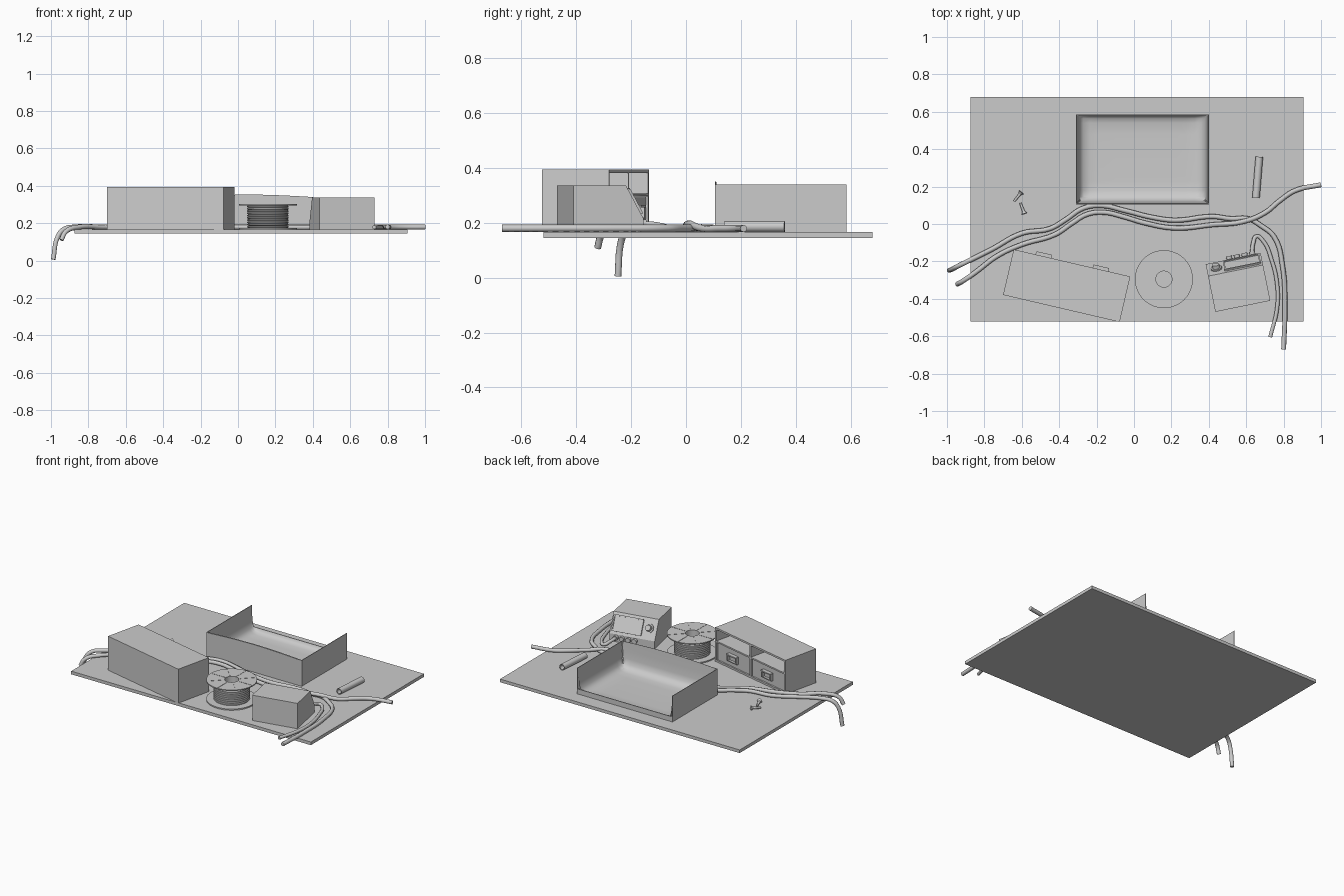
import bpy, bmesh, math
from mathutils import Matrix, Vector

if "Cube" in bpy.data.objects:
    bpy.data.objects.remove(bpy.data.objects["Cube"])

T = 0.166  # height of the board top


def finish(name, bm, mat=None, smooth=False):
    bmesh.ops.recalc_face_normals(bm, faces=bm.faces)
    me = bpy.data.meshes.new(name)
    bm.to_mesh(me)
    bm.free()
    ob = bpy.data.objects.new(name, me)
    bpy.context.collection.objects.link(ob)
    if mat is not None:
        ob.matrix_world = mat
    if smooth:
        bpy.ops.object.select_all(action='DESELECT')
        ob.select_set(True)
        bpy.context.view_layer.objects.active = ob
        bpy.ops.object.shade_smooth_by_angle(angle=math.radians(40))
    return ob


def box(name, lo, hi, mat=None):
    bm = bmesh.new()
    lo, hi = Vector(lo), Vector(hi)
    bmesh.ops.create_cube(bm, size=1, matrix=Matrix.Translation((lo + hi) / 2) @ Matrix.Diagonal((hi - lo).to_4d()))
    return finish(name, bm, mat)


def rod(name, a, b, r1, r2=None, mat=None, n=16):
    a, b = Vector(a), Vector(b)
    d = b - a
    bm = bmesh.new()
    m = Matrix.Translation((a + b) / 2) @ d.to_track_quat('Z', 'Y').to_matrix().to_4x4()
    bmesh.ops.create_cone(bm, cap_ends=True, segments=n, radius1=r1, radius2=r1 if r2 is None else r2,
                          depth=d.length, matrix=m)
    return finish(name, bm, mat, True)


def lathe(name, prof, mat, n=48):
    # closed (radius, height) outline turned around z
    bm = bmesh.new()
    rings = [[bm.verts.new((r * math.cos(k * math.tau / n), r * math.sin(k * math.tau / n), z))
              for r, z in prof] for k in range(n)]
    for k in range(n):
        a, b = rings[k], rings[(k + 1) % n]
        for i in range(len(prof)):
            j = (i + 1) % len(prof)
            bm.faces.new((a[i], b[i], b[j], a[j]))
    return finish(name, bm, mat, True)


def cable(name, pts, r):
    cu = bpy.data.curves.new(name, 'CURVE')
    cu.dimensions = '3D'
    cu.bevel_depth, cu.bevel_resolution, cu.resolution_u = r, 2, 6
    cu.use_fill_caps = True
    sp = cu.splines.new('BEZIER')
    sp.bezier_points.add(len(pts) - 1)
    for p, co in zip(sp.bezier_points, pts):
        p.co = co
        p.handle_left_type = p.handle_right_type = 'AUTO'
    ob = bpy.data.objects.new(name, cu)
    bpy.context.collection.objects.link(ob)


# board
box("board", (-0.875, -0.52, 0.145), (0.905, 0.68, T))

# drawer cabinet, open side facing +y
C = Matrix.Translation((-0.36, -0.33, T)) @ Matrix.Rotation(math.radians(-13.1), 4, 'Z')
W, D, H, t = 0.32, 0.125, 0.228, 0.012
box("cabinet_top", (-W, -D, H - t), (W, D, H), C)
box("cabinet_bottom", (-W, -D, 0), (W, D, t), C)
box("cabinet_back", (-W, -D, t), (W, -D + t, H - t), C)
box("cabinet_shelf", (-W + t, -D + t, 0.13), (W - t, D, 0.14), C)
box("cabinet_divider", (-t / 2, -D + t, t), (t / 2, D, H - t), C)
for s in (-1, 1):
    x0, x1 = sorted((s * W, s * (W - t)))
    box("cabinet_side", (x0, -D + t, t), (x1, D, H - t), C)
    c = s * 0.157
    box("drawer", (c - 0.144, -D + 2 * t, t + .003), (c + 0.144, D - 0.006, 0.126), C)
    # label-holder pull: frame bars around a recess
    y0, y1 = D - 0.006, D + 0.018
    box("pull_top", (c - 0.042, y0, 0.09), (c + 0.042, y1, 0.098), C)
    box("pull_bottom", (c - 0.042, y0, 0.047), (c + 0.042, y1 - .008, 0.053), C)
    for e in (-1, 1):
        box("pull_end", (c + e * 0.039 - .004, y0, 0.05), (c + e * 0.039 + .004, y1 - .004, 0.094), C)

# wire spool
S = Matrix.Translation((0.16, -0.295, T))
lathe("spool_base", [(0.043, 0), (0.155, 0), (0.155, 0.008), (0.043, 0.008)], S)
lathe("spool_top", [(0.043, 0.129), (0.155, 0.129), (0.155, 0.136), (0.043, 0.136)], S)
coil = []
for i in range(10):
    z = 0.008 + i * 0.0121
    coil += [(0.104, z), (0.111, z + 0.003), (0.111, z + 0.009)]
lathe("wound_wire", coil + [(0.104, 0.129), (0.043, 0.129), (0.043, 0.008)], S)
for k in range(8):
    box("spool_spoke", (0.05, -0.002, 0.135), (0.15, 0.002, 0.1375),
        S @ Matrix.Rotation(k * math.tau / 8, 4, 'Z'))

# bench meter: side profile extruded across, panel facing +y
M = Matrix.Translation((0.556, -0.3125, T)) @ Matrix.Rotation(math.radians(11.5), 4, 'Z')
bm = bmesh.new()
f = bm.faces.new([bm.verts.new((-0.15, y, z)) for y, z in
                  ((-.13, 0), (.13, 0), (.13, .05), (.065, .17), (-.13, .17))])
ext = bmesh.ops.extrude_face_region(bm, geom=[f])
bmesh.ops.translate(bm, vec=(0.30, 0, 0), verts=[v for v in ext['geom'] if isinstance(v, bmesh.types.BMVert)])
finish("meter_body", bm, M)
nrm = Vector((0, 0.12, 0.065)).normalized()
P = M @ Matrix.Translation((0, 0.0975, 0.11)) @ Matrix((
    (-1, 0, 0, 0), (0, -nrm.z, nrm.y, 0), (0, nrm.y, nrm.z, 0), (0, 0, 0, 1)))
sx, sw, sh = -0.042, 0.095, 0.048
box("meter_screen", (sx - sw, -sh, -.004), (sx + sw, sh, 0.003), P)
for e in (-1, 1):
    box("screen_rim", (sx - sw, e * sh - .004, 0), (sx + sw, e * sh + .004, 0.010), P)
    box("screen_rim_end", (sx + e * sw - .004, -sh, 0), (sx + e * sw + .004, sh, 0.010), P)
rod("knob_skirt", (0.098, 0.005, -.004), (0.098, 0.005, 0.008), 0.03, mat=P, n=24)
rod("knob", (0.098, 0.005, 0.008), (0.098, 0.005, 0.026), 0.021, 0.018, mat=P, n=24)
for i in range(4):
    x = -0.02 + i * 0.042
    rod("socket", (x, 0.12, 0.03), (x, 0.148, 0.03), 0.016, mat=M)

# tray: three high coved walls and a low lip on the +y side
xs = [(0, .174), (.004, .12), (.009, .07), (.016, .035), (.035, .014), (.07, .005), (.12, .003)]
ys = [(0, .034), (.006, .02), (.016, .012), (.04, .005), (.10, .003)]
px = [(-.306 + o, z) for o, z in xs] + [(.045, .003)] + [(.396 - o, z) for o, z in xs[::-1]]
# extra columns so the arched wall top stays round
px = sorted(px + [(-0.1, .003), (0.11, .003), (0.17, .003), (0.23, .003)])
py = [(.11 + o, z) for o, z in xs] + [(.58 - o, z) for o, z in ys[::-1]]
bm = bmesh.new()
grid = []
for x, zx in px:
    u = (x + .306) / .702
    row = []
    for j, (y, zy) in enumerate(py):
        z = max(zx, zy) + (0.013 * math.sin(math.pi * u) if j == 0 else 0)
        row.append(bm.verts.new((x, y, T + z)))
    grid.append(row)
for a, b in zip(grid, grid[1:]):
    for j in range(len(py) - 1):
        bm.faces.new((a[j], b[j], b[j + 1], a[j + 1]))
tray = finish("tray", bm, None, True)
# straight outer skin closing the tray sides
box("tray_front_skin", (-.309, .105, T), (.399, .11, T + .174))
box("tray_lip_skin", (-.309, .58, T), (.399, .585, T + .034))
for x in (-.309, .396):
    box("tray_side_skin", (x, .105, T), (x + .004, .585, T + .174))
# arched top of the tall wall
bm = bmesh.new()
arc = [bm.verts.new((-.306 + .702 * k / 16, .105, T + .172 + .013 * math.sin(math.pi * k / 16))) for k in range(17)]
f = bm.faces.new(arc)
ext = bmesh.ops.extrude_face_region(bm, geom=[f])
bmesh.ops.translate(bm, vec=(0, .005, 0), verts=[v for v in ext['geom'] if isinstance(v, bmesh.types.BMVert)])
finish("tray_wall_crown", bm)

# loose tube
lathe("tube", [(.015, 0), (.02, 0), (.02, .22), (.015, .22)],
      Matrix.Translation((0.652, 0.14, T + .02)) @ Vector((.018, .22, 0)).to_track_quat('Z', 'Y').to_matrix().to_4x4(), 20)

# two screws
for a, b in (((-.602, .17), (-.64, .122)), ((-.586, .055), (-.607, .112))):
    a, b = Vector((*a, T + .014)), Vector((*b, T + .008))
    rod("screw_head", a, a.lerp(b, .2), .016, .009, n=12)
    rod("screw_shank", a.lerp(b, .2), b, .008, .006, n=10)

# cables hanging over the board edges
c1 = [(-.87, -.19), (-.76, -.135), (-.6, -.05), (-.45, -.025), (-.37, .02), (-.27, .085), (-.17, .098),
      (-.05, .072), (.1, .035), (.22, .02), (.42, .04), (.52, .028), (.61, .028), (.68, -.01), (.75, -.07),
      (.795, -.23), (.807, -.45), (.80, -.67)]
cable("long_cable", [(-.988, -.248, .006), (-.965, -.238, .125), (-.935, -.222, .165)]
      + [(x, y, T + .014) for x, y in c1], .013)
c2 = [(-.85, -.26), (-.73, -.17), (-.6, -.11), (-.42, -.055), (-.33, .005), (-.25, .052), (-.16, .062),
      (-.06, .04), (.06, .005), (.22, -.022), (.42, -.004), (.58, .012), (.7, .06), (.78, .125), (.86, .178), (1.0, .21)]
cable("branch_cable", [(-.945, -.322, .11), (-.92, -.308, .155)]
      + [(x, y, T + (.03 if .5 < x < .65 else .013)) for x, y in c2], .013)
cable("meter_lead", [(.631, -.155, .196), (.638, -.10, .19), (.655, -.066, .18), (.69, -.09, .178), (.735, -.19, .178),
                     (.765, -.32, .178), (.765, -.45, .178), (.728, -.605, .178)], .011)
